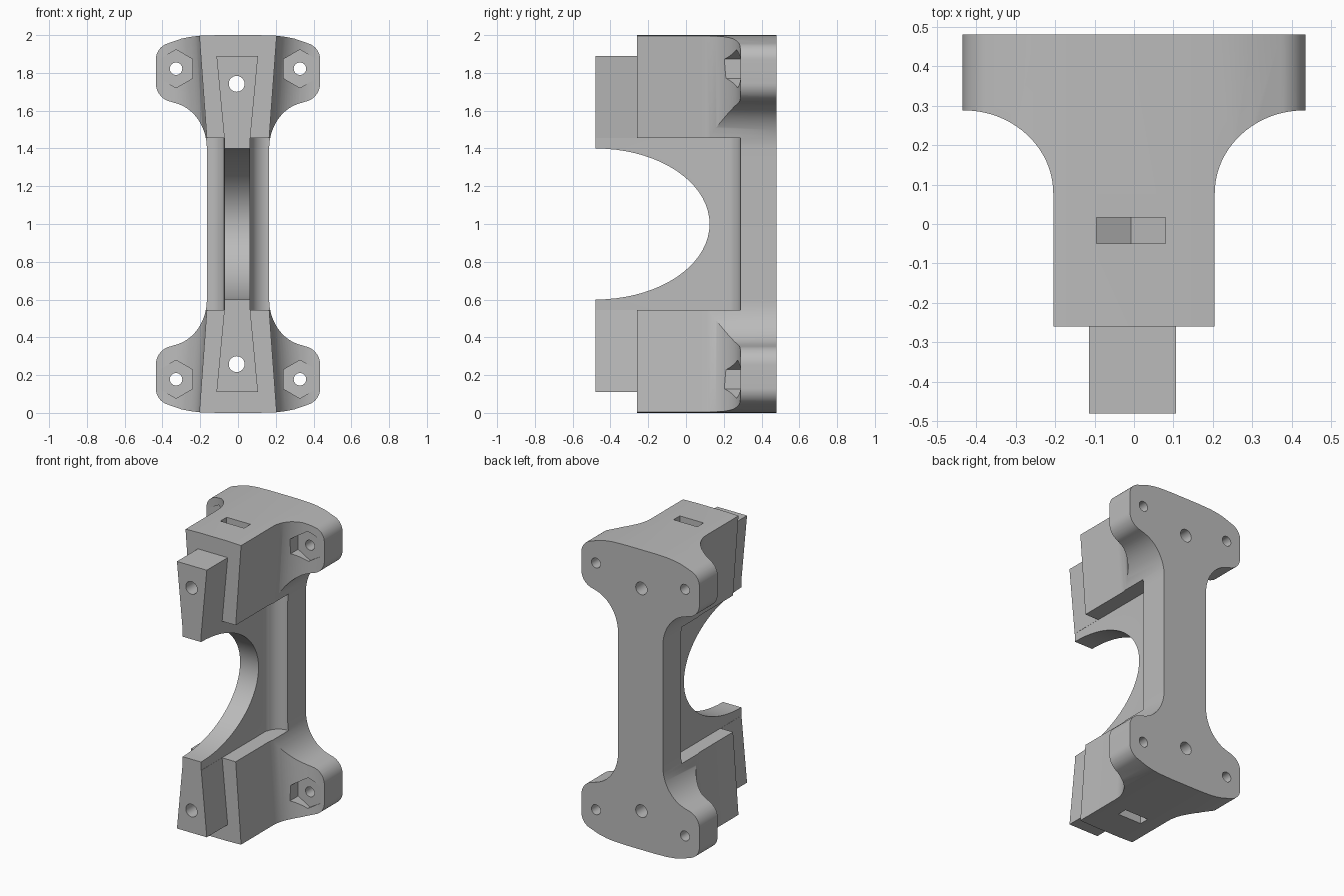
import bpy, bmesh, math

cube = bpy.data.objects.get("Cube")
if cube:
    bpy.data.objects.remove(cube, do_unlink=True)

grey = bpy.data.materials.new("plain_grey")
grey.use_nodes = True
colour = (0.5, 0.5, 0.5, 1)
grey.diffuse_color = colour
grey.node_tree.nodes["Principled BSDF"].inputs["Base Color"].default_value = colour

OFF = -0.004   # small sideways offset of the centre parts


def arc(cx, cy, rx, ry, a0, a1, n=20):
    angles = [math.radians(a0 + (a1 - a0) * i / n) for i in range(n + 1)]
    return [(cx + rx * math.cos(a), cy + ry * math.sin(a)) for a in angles]


def solid(name, ring_a, ring_b):
    """Closed solid between two matching rings of 3D points."""
    bm = bmesh.new()
    a = [bm.verts.new(p) for p in ring_a]
    b = [bm.verts.new(p) for p in ring_b]
    bm.faces.new(a)
    bm.faces.new(b)
    for i in range(len(a)):
        j = (i + 1) % len(a)
        bm.faces.new((a[i], a[j], b[j], b[i]))
    bmesh.ops.recalc_face_normals(bm, faces=bm.faces)
    mesh = bpy.data.meshes.new(name)
    bm.to_mesh(mesh)
    bm.free()
    mesh.materials.append(grey)
    ob = bpy.data.objects.new(name, mesh)
    bpy.context.collection.objects.link(ob)
    return ob


def along_y(name, pts, y0, y1):
    return solid(name, [(x, y0, z) for x, z in pts], [(x, y1, z) for x, z in pts])


def combine(target, other, operation):
    mod = target.modifiers.new(operation.lower(), "BOOLEAN")
    mod.operation, mod.solver, mod.object = operation, "EXACT", other
    bpy.context.view_layer.objects.active = target
    bpy.ops.object.modifier_apply(modifier=mod.name)
    bpy.data.objects.remove(other, do_unlink=True)


def flip(pts):
    return [(x, 2 - z) for x, z in pts]


# Back slab, to be trimmed by the outline
body = along_y("mounting_bracket", [(-0.6, -0.1), (0.6, -0.1), (0.6, 2.1), (-0.6, 2.1)], 0.288, 0.48)


# Tapered end blocks that flare into the slab
def block_ring(z, up):
    w = 0.165 + 0.0734 * (z - 1.455)
    half = [(w, -0.26)] + arc(w + 0.23, 0.078, 0.23, 0.21, 180, 90) + [(w + 0.23, 0.4)]
    ring = half + [(-x, y) for x, y in reversed(half)]
    return [(x, y, z if up else 2 - z) for x, y in ring]


for up in (True, False):
    combine(body, solid("end_block", block_ring(1.455, up), block_ring(2.1, up)), "UNION")

# Dog-bone outline seen from the front
quarter = [(0.1, 2.0), (0.2, 1.997), (0.25, 1.991), (0.3, 1.981)]
quarter += arc(0.345, 1.87, 0.09, 0.09, 72, 0, 12)
quarter += arc(0.335, 1.745, 0.1, 0.1, 0, -80, 12)
quarter += arc(0.375, 1.4, 0.21, 0.245, 105, 180, 16)
right = quarter + flip(reversed(quarter))
outline = right + [(-x, z) for x, z in reversed(right)]
combine(body, along_y("outline", outline, -0.4, 0.6), "INTERSECT")

# Centre web with fillets to the slab and an elliptical arch
web_half = [(0.068, -0.48)] + arc(0.164, 0.193, 0.096, 0.096, 180, 90, 12) + [(0.16, 0.35)]
plan = web_half + [(-x, y) for x, y in reversed(web_half)]
plan = [(x + OFF if abs(x) < 0.07 else x, y) for x, y in plan]
web = solid("web", [(x, y, 0.543) for x, y in plan], [(x, y, 1.457) for x, y in plan])
arch = arc(-0.48, 1, 0.605, 0.4, 0, 360, 72)[:-1]
combine(web, solid("arch", [(-0.3, y, z) for y, z in arch], [(0.3, y, z) for y, z in arch]), "DIFFERENCE")
combine(body, web, "UNION")

# Front wedge tabs
tab = [(OFF - 0.069, 1.455), (OFF + 0.069, 1.455), (OFF + 0.11, 1.89), (OFF - 0.11, 1.89)]
for pts in (tab, flip(tab)):
    combine(body, along_y("tab", pts, -0.48, -0.2), "UNION")

# Holes and nut pockets, mirrored top to bottom
nut_z, bolt_z, side = 1.742, 1.822, 0.0875
slot = [(-0.007 - side, 2.2), (-0.007 - side, nut_z - 0.05), (-0.007, nut_z - 0.101),
        (-0.007 + side, nut_z - 0.05), (-0.007 + side, 2.2)]
cuts = [(slot, -0.05, 0.016),
        (arc(-0.007, nut_z, 0.042, 0.042, 0, 360, 32)[:-1], -0.7, 0.7)]
for s in (-1, 1):
    cuts.append((arc(s * 0.328, bolt_z, 0.101, 0.101, 30, 390, 6)[:-1], 0.0, 0.29))
    cuts.append((arc(s * 0.328, bolt_z, 0.033, 0.033, 0, 360, 32)[:-1], 0.1, 0.7))
for pts, y0, y1 in cuts:
    for shape in (pts, flip(pts)):
        combine(body, along_y("cutter", shape, y0, y1), "DIFFERENCE")

# Smooth curves with crisp edges
bpy.ops.object.select_all(action="DESELECT")
body.select_set(True)
bpy.context.view_layer.objects.active = body
bpy.ops.object.shade_smooth_by_angle(angle=math.radians(30))
